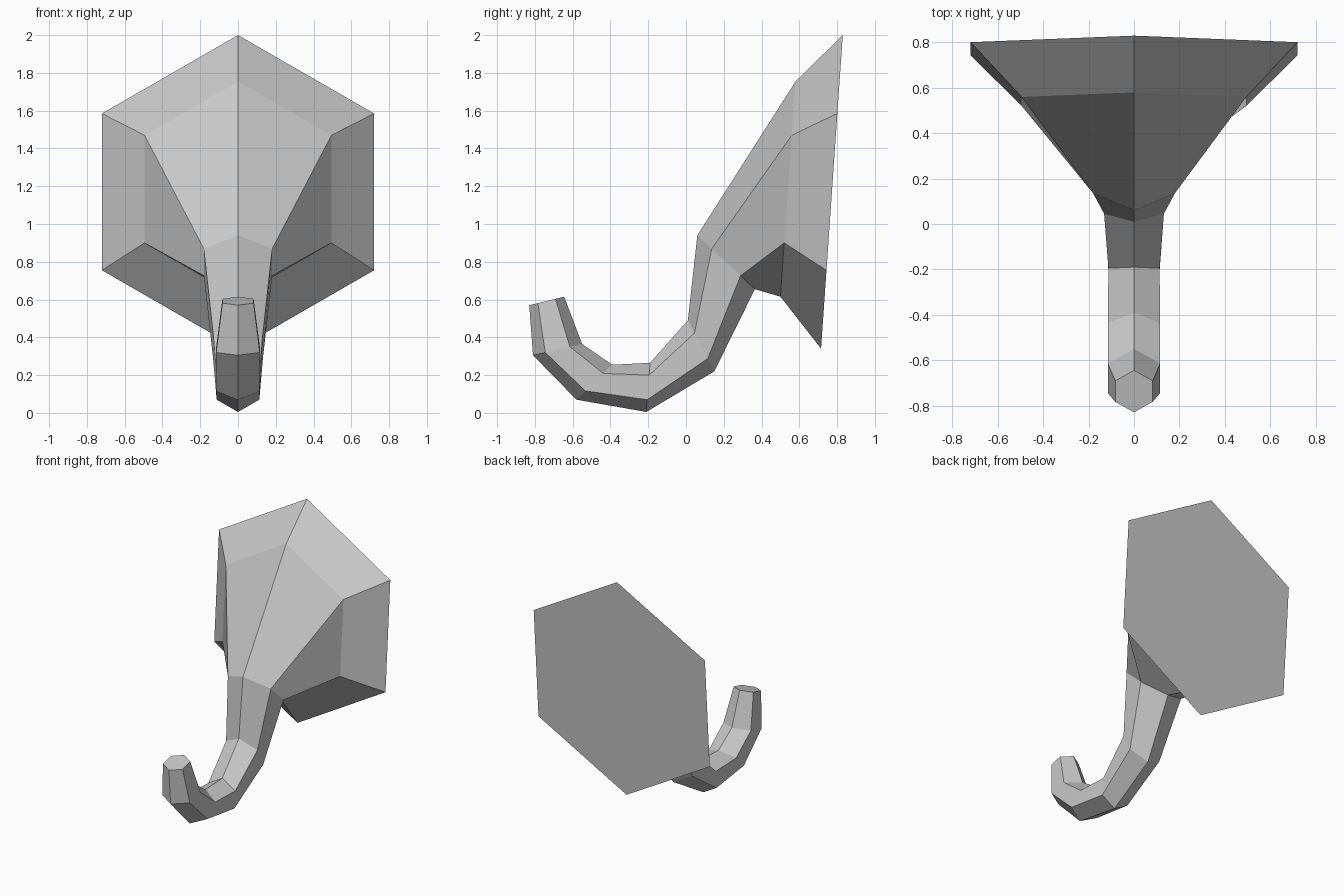
import bpy, bmesh
from mathutils import Vector

cube = bpy.data.objects.get("Cube")
if cube:
    bpy.data.objects.remove(cube, do_unlink=True)

# One plain grey
grey = bpy.data.materials.new("plain_grey")
grey.use_nodes = True
colour = (0.58, 0.58, 0.58, 1)
grey.diffuse_color = colour
grey.node_tree.nodes["Principled BSDF"].inputs["Base Color"].default_value = colour

# Each hexagonal section: (y, z) of its upper corner and of its lower corner
SECTIONS = [
    ((0.83, 2.0), (0.715, 0.34)),      # wide base plate
    ((0.58, 1.755), (0.50, 0.615)),    # shoulder
    ((0.06, 0.94), (0.365, 0.655)),    # neck
    ((0.01, 0.49), (0.15, 0.22)),
    ((-0.19, 0.265), (-0.21, 0.005)),  # bottom of the curl
    ((-0.39, 0.255), (-0.58, 0.07)),
    ((-0.55, 0.365), (-0.81, 0.305)),
    ((-0.645, 0.615), (-0.83, 0.57)),  # tip
]


def hexagon(bm, upper, lower):
    """Regular hexagon spanning two opposite corners on the centre plane."""
    a, b = Vector((0, *upper)), Vector((0, *lower))
    side = Vector(((a - b).length / 2 * 0.866, 0, 0))
    high, low = a.lerp(b, 0.25), a.lerp(b, 0.75)
    corners = [a, high + side, low + side, b, low - side, high - side]
    return [bm.verts.new(c) for c in corners]


# Curled horn lofted through the sections, closed at both ends
bm = bmesh.new()
rings = [hexagon(bm, *s) for s in SECTIONS]
for r, s in zip(rings, rings[1:]):
    for i in range(6):
        j = (i + 1) % 6
        bm.faces.new((r[i], r[j], s[j], s[i]))
bm.faces.new(rings[0])
bm.faces.new(rings[-1])
bmesh.ops.recalc_face_normals(bm, faces=bm.faces[:])

mesh = bpy.data.meshes.new("curled_hook")
bm.to_mesh(mesh)
bm.free()
mesh.materials.append(grey)
hook = bpy.data.objects.new("curled_hook", mesh)
bpy.context.collection.objects.link(hook)
